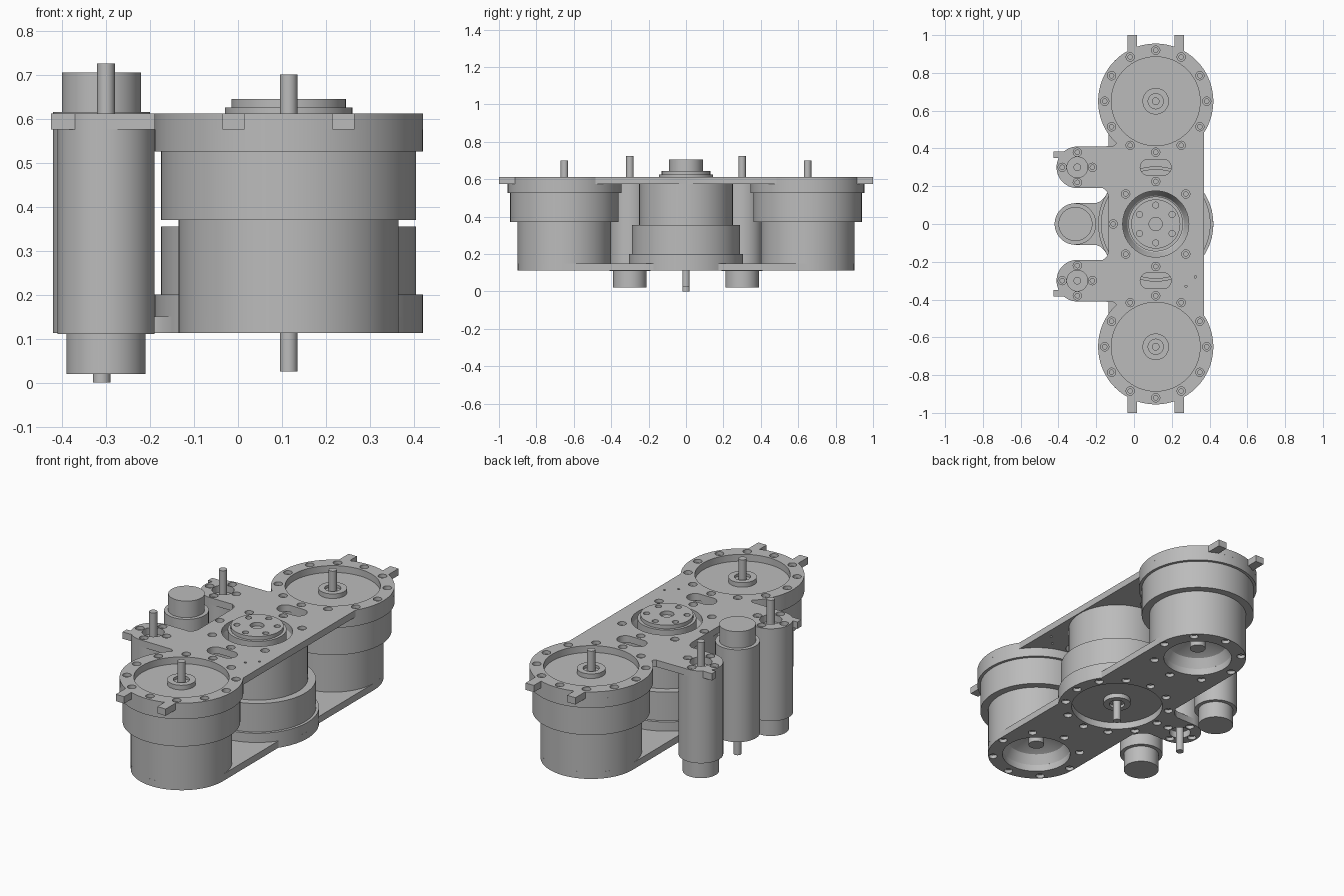
import bpy, bmesh
from math import sin, cos, radians, pi

cube = bpy.data.objects.get("Cube")
if cube:
    bpy.data.objects.remove(cube, do_unlink=True)

grey = bpy.data.materials.new("machined grey")
grey.use_nodes = True
grey.diffuse_color = (0.5, 0.5, 0.5, 1)
grey.node_tree.nodes["Principled BSDF"].inputs["Base Color"].default_value = (0.5, 0.5, 0.5, 1)

AXIS = 0.115          # x of the drum line
DRUM_Y = 0.65         # outer drum spacing
MOTOR_Y = 0.3
FLIP = 0.725          # height used to turn a part upside down


def finish(obj):
    bm = bmesh.new()
    bm.from_mesh(obj.data)
    bmesh.ops.remove_doubles(bm, verts=bm.verts, dist=1e-5)
    bmesh.ops.recalc_face_normals(bm, faces=bm.faces)
    bm.to_mesh(obj.data)
    bm.free()
    obj.data.materials.clear()
    obj.data.materials.append(grey)
    bpy.ops.object.select_all(action="DESELECT")
    obj.select_set(True)
    bpy.context.view_layer.objects.active = obj
    bpy.ops.object.shade_smooth_by_angle(angle=radians(30))
    return obj


def lathe(name, profile, x, y, flip=False, steps=72):
    """Spin an (r, z) profile about a vertical axis."""
    bm = bmesh.new()
    vs = [bm.verts.new((r, 0, FLIP - z if flip else z)) for r, z in profile]
    es = [bm.edges.new(pair) for pair in zip(vs, vs[1:])]
    bmesh.ops.spin(bm, geom=vs + es, axis=(0, 0, 1), cent=(0, 0, 0),
                   angle=2 * pi, steps=steps, use_duplicate=False)
    mesh = bpy.data.meshes.new(name)
    bm.to_mesh(mesh)
    bm.free()
    obj = bpy.data.objects.new(name, mesh)
    bpy.context.collection.objects.link(obj)
    obj.location = (x, y, 0)
    return finish(obj)


def arc(x, y, r, a, b, n=24):
    return [(x + r * cos(radians(a + (b - a) * i / n)),
             y + r * sin(radians(a + (b - a) * i / n))) for i in range(n + 1)]


def circle(x, y, r, n=64):
    return arc(x, y, r, 0, 360, n)[:-1]


def ring(x, y, radius, count, skip=()):
    return [(x + radius * cos(2 * pi * i / count), y + radius * sin(2 * pi * i / count))
            for i in range(count) if i not in skip]


def mirrored(half):
    return half + [(x, -y) for x, y in reversed(half) if abs(y) > 1e-5]


def plate(name, outline, holes, z0, z1):
    """Flat plate with cut-outs, from a filled and extruded 2D curve."""
    curve = bpy.data.curves.new(name, "CURVE")
    curve.dimensions = "2D"
    curve.fill_mode = "BOTH"
    curve.extrude = (z1 - z0) / 2
    for loop in [outline] + holes:
        spline = curve.splines.new("POLY")
        spline.points.add(len(loop) - 1)
        for p, (x, y) in zip(spline.points, loop):
            p.co = (x, y, 0, 1)
        spline.use_cyclic_u = True
    obj = bpy.data.objects.new(name, curve)
    bpy.context.collection.objects.link(obj)
    obj.location.z = (z0 + z1) / 2
    bpy.ops.object.select_all(action="DESELECT")
    obj.select_set(True)
    bpy.context.view_layer.objects.active = obj
    bpy.ops.object.convert(target="MESH")
    return finish(bpy.context.view_layer.objects.active)


def bored_plate(name, outline, holes, bolts, z_in, z_out):
    """Plate in two layers, so each bolt hole has a wider mouth outside."""
    mid = (z_in + z_out) / 2
    for layer, a, b, r in (("inner", z_in, mid, 0.012), ("outer", mid, z_out, 0.022)):
        cuts = holes + [circle(x, y, r, 20) for x, y in bolts]
        plate(f"{name}_{layer}", outline, cuts, min(a, b), max(a, b))


# Drums: the middle one is the same unit turned upside down
drum = [(0, .70), (.02, .70), (.02, .585), (.04, .585), (.04, .6), (.07, .6),
        (.07, .575), (.305, .575), (.305, .525), (.29, .525), (.29, .37),
        (.25, .37), (.25, .15), (.175, .15), (.15, .2), (.06, .25),
        (.04, .25), (.04, .17), (0, .17)]
lathe("front_drum", drum, AXIS, -DRUM_Y)
lathe("back_drum", drum, AXIS, DRUM_Y)
lathe("middle_drum", drum, AXIS, 0, flip=True)

# Motors
motor = [(0, .725), (.02, .725), (.02, .575), (.11, .575), (.11, .11),
         (.09, .11), (.09, .02), (0, .02)]
lathe("front_motor", motor, -0.3, -MOTOR_Y)
lathe("back_motor", motor, -0.3, MOTOR_Y)
lathe("middle_motor", motor, -0.31, 0, flip=True)

# Top plate: round ends with two lugs each, and two motor arms
top_half = (arc(AXIS, DRUM_Y, .305, -33.3, 60.5)
            + [(AXIS + .15, 1), (AXIS + .1, 1)]
            + arc(AXIS, DRUM_Y, .305, 70.9, 109.1, 10)
            + [(AXIS - .1, 1), (AXIS - .15, 1)]
            + arc(AXIS, DRUM_Y, .305, 119.5, 227)
            + [(-.11, .412)]
            + arc(-.3, MOTOR_Y, .11, 90, 130, 10)
            + [(-.425, .385), (-.425, .35)]
            + arc(-.3, MOTOR_Y, .11, 153, 270)
            + [(-.165, .19), (-.145, .175), (-.135, .15)])
slot = (arc(.075, MOTOR_Y, .042, 90, 270, 14) + arc(.155, MOTOR_Y, .042, -90, 90, 14))
top_holes = [circle(AXIS, 0, .175), slot, [(x, -y) for x, y in slot]]
top_bolts = ring(AXIS, 0, .225, 8, skip=(0,))
for s in (-1, 1):
    top_holes += [circle(AXIS, s * DRUM_Y, .235), circle(-.3, s * MOTOR_Y, .055, 32)]
    top_bolts += ring(AXIS, s * DRUM_Y, .27, 12) + ring(-.3, s * MOTOR_Y, .08, 4)
top_holes += [circle(.275, -.33, .006, 10), circle(.325, -.28, .006, 10)]
bored_plate("top_plate", mirrored(top_half), top_holes, top_bolts, .575, .612)

# Bottom plate: narrow round ends, wide middle and one motor arm
bottom_half = (arc(AXIS, 0, .305, 0, 34.9, 12)
               + arc(AXIS, DRUM_Y, .25, 0, 180, 48)
               + arc(AXIS, 0, .305, 145.1, 152, 4)
               + [(-.175, .122), (-.2, .11)]
               + arc(-.31, 0, .11, 90, 180, 20))
bottom_holes = [circle(AXIS, 0, .235), circle(-.31, 0, .055, 32)]
bottom_bolts = ring(AXIS, 0, .27, 12) + ring(-.31, 0, .08, 4)
for s in (-1, 1):
    bottom_holes.append(circle(AXIS, s * DRUM_Y, .175))
    bottom_bolts += ring(AXIS, s * DRUM_Y, .225, 8)
bored_plate("bottom_plate", mirrored(bottom_half), bottom_holes, bottom_bolts, .15, .113)

# Output disc on the middle drum
plate("output_disc_base", circle(AXIS, 0, .145), [], .56, .625)
disc_holes = [circle(x, y, .016, 20) for x, y in ring(0, 0, .1, 6)]
disc_holes = [[(AXIS - y, x) for x, y in h] for h in disc_holes]
plate("output_disc", circle(AXIS, 0, .13), disc_holes + [circle(AXIS, 0, .035, 32)], .625, .645)
